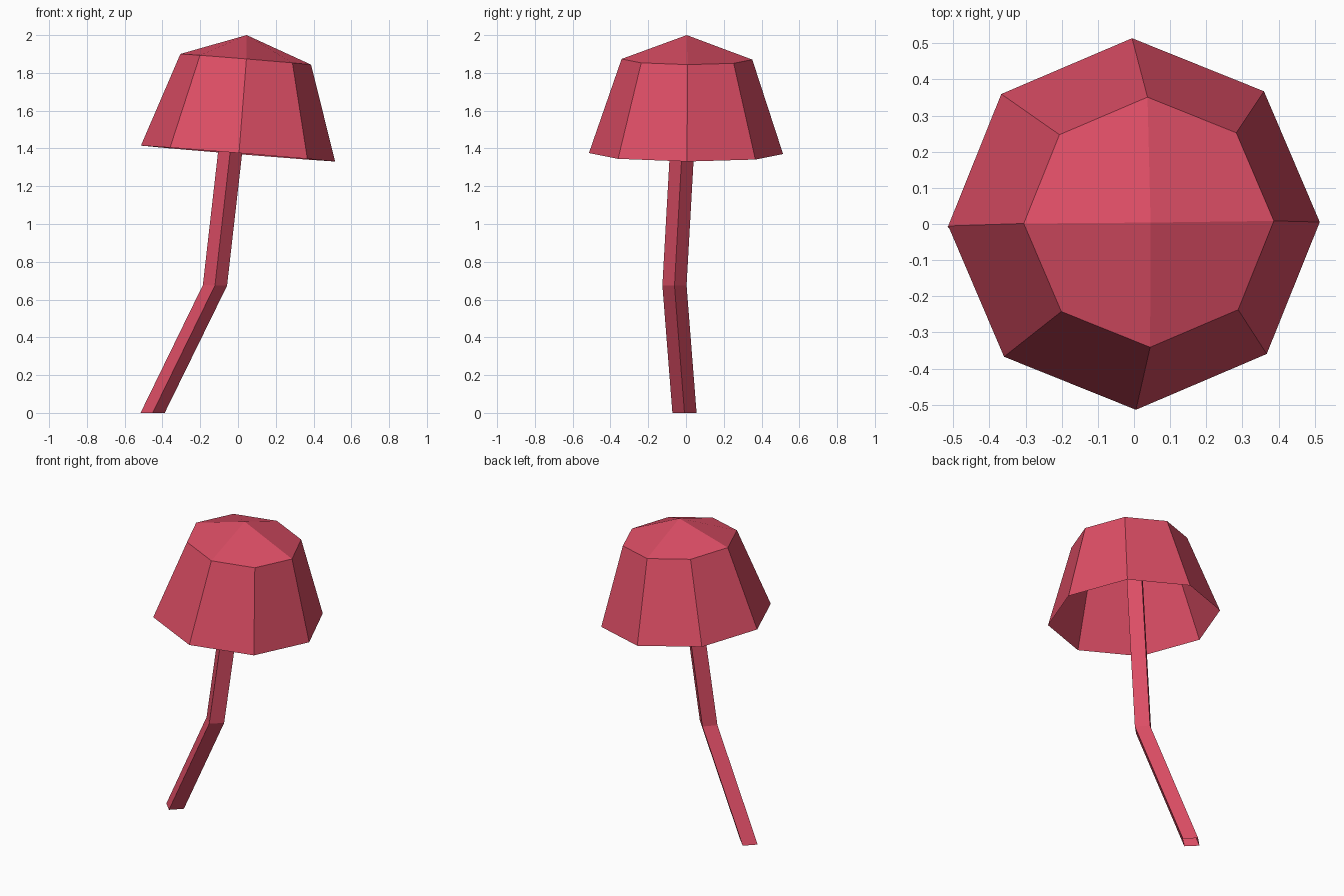
import bpy
from math import cos, sin, pi, radians

if "Cube" in bpy.data.objects:
    bpy.data.objects.remove(bpy.data.objects["Cube"])

red = bpy.data.materials.new("mushroom_red")
red.diffuse_color = (0.72, 0.075, 0.13, 1)
red.use_nodes = True
red.node_tree.nodes["Principled BSDF"].inputs["Base Color"].default_value = red.diffuse_color


def ring(center, radius, sides, slope=(0, 0), turn=0):
    """Regular ring of points, sheared in z so that it tilts."""
    cx, cy, cz = center
    pts = []
    for i in range(sides):
        a = 2 * pi * i / sides + turn
        x, y = radius * cos(a), radius * sin(a)
        pts.append((cx + x, cy + y, cz + slope[0] * x + slope[1] * y))
    return pts


def bridge(rings, sides):
    """Quads joining each ring to the next one up."""
    return [(r * sides + i, r * sides + (i + 1) % sides,
             (r + 1) * sides + (i + 1) % sides, (r + 1) * sides + i)
            for r in range(rings - 1) for i in range(sides)]


def add_part(name, verts, faces):
    mesh = bpy.data.meshes.new(name)
    mesh.from_pydata(verts, [], faces)
    mesh.materials.append(red)
    mesh.update()
    obj = bpy.data.objects.new(name, mesh)
    bpy.context.collection.objects.link(obj)
    return obj


# Cap: open-bottomed, slightly tilted eight-sided shell with a shallow peak
turn = radians(0.6)
tilt = (-0.082, -0.006)
verts = ring((0, 0, 1.373), 0.514, 8, tilt, turn)
verts += ring((0.041, 0.005, 1.872), 0.346, 8, tilt, turn)
verts.append((0.046, 0.004, 2.0))
faces = bridge(2, 8)
faces += [(16, 8 + i, 9 + i, 8 + (i + 2) % 8) for i in range(0, 8, 2)]
add_part("cap", verts, faces)

# Stem: bent four-sided tube, open at the foot, ending inside the cap
path = [(-0.452, -0.008, 0), (-0.122, -0.061, 0.675), (0.012, 0.005, 1.85)]
slopes = [(0, 0), (-0.03, 0), (0, 0)]
verts = []
for point, slope in zip(path, slopes):
    verts += ring(point, 0.064, 4, slope)
add_part("stem", verts, bridge(3, 4))
